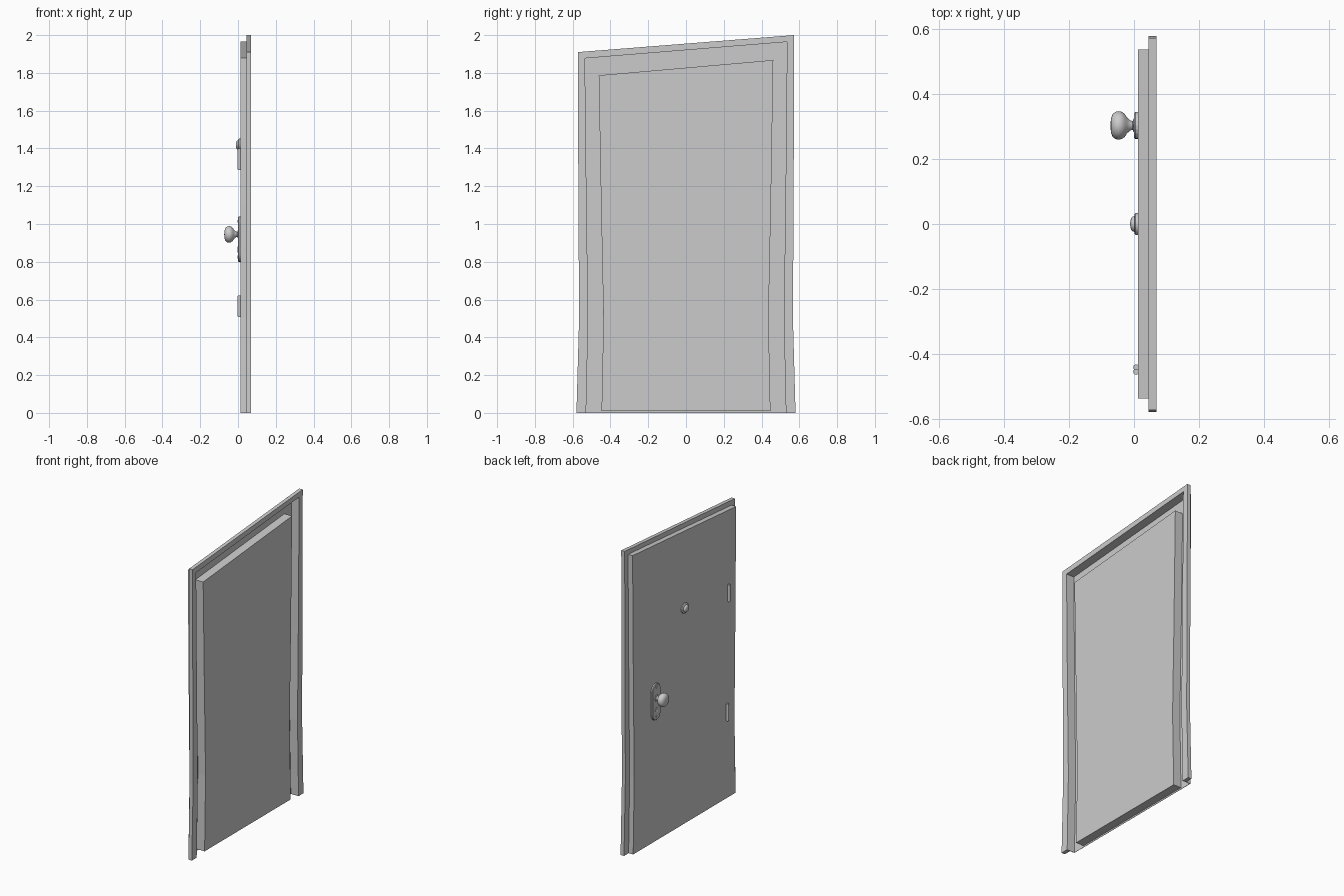
import bpy, bmesh, math
from mathutils import Matrix, Vector

if "Cube" in bpy.data.objects:
    bpy.data.objects.remove(bpy.data.objects["Cube"])

grey = bpy.data.materials.new("plain grey")
grey.use_nodes = True
grey.diffuse_color = (0.6, 0.6, 0.6, 1)
grey.node_tree.nodes["Principled BSDF"].inputs["Base Color"].default_value = (0.6, 0.6, 0.6, 1)


def finish(bm, name, smooth=False):
    """Turn a bmesh into a named grey object."""
    bmesh.ops.recalc_face_normals(bm, faces=bm.faces)
    mesh = bpy.data.meshes.new(name)
    bm.to_mesh(mesh)
    bm.free()
    mesh.materials.append(grey)
    obj = bpy.data.objects.new(name, mesh)
    bpy.context.collection.objects.link(obj)
    if smooth:
        bpy.ops.object.select_all(action='DESELECT')
        obj.select_set(True)
        bpy.context.view_layer.objects.active = obj
        bpy.ops.object.shade_smooth_by_angle(angle=math.radians(40))
    return obj


def outline(bottom, waist, top, z0, z_left, z_right):
    """Crooked doorway outline in (y, z), from one foot over the top to the other."""
    rows = [(bottom, z0), (waist, 0.5), ((waist + top) / 2, 1.1)]
    left = [(-w, z) for w, z in rows] + [(-top, z_left)]
    right = [(w, z) for w, z in rows] + [(top, z_right)]
    return left + right[::-1]


def inset(points, d):
    return [(y - math.copysign(d, y), z - (d if z > 1.5 else 0)) for y, z in points]


def loft(bm, loops, closed):
    """Bridge outlines placed at successive x positions."""
    rings = [[bm.verts.new((x, y, z)) for y, z in pts] for pts, x in loops]
    n = len(rings[0])
    for a, b in zip(rings, rings[1:]):
        for i in range(n if closed else n - 1):
            j = (i + 1) % n
            bm.faces.new((a[i], a[j], b[j], b[i]))
    return rings


def slab(name, pts, x0, x1):
    bm = bmesh.new()
    rings = loft(bm, [(pts, x0), (pts, x1)], True)
    for r in rings:
        bm.faces.new(r)
    return finish(bm, name)


def lathe(name, profile, y, z, steps=32):
    """Spin (radius, x) points around an axis along x."""
    bm = bmesh.new()
    vs = [bm.verts.new((x, r, 0)) for r, x in profile]
    es = [bm.edges.new(p) for p in zip(vs, vs[1:])]
    bmesh.ops.spin(bm, geom=vs + es, cent=(0, 0, 0), axis=(1, 0, 0),
                   angle=math.tau, steps=steps)
    bmesh.ops.remove_doubles(bm, verts=bm.verts, dist=1e-5)
    bmesh.ops.translate(bm, verts=bm.verts, vec=(0, y, z))
    return finish(bm, name, True)


def stadium(y, z, r, half, n=10):
    """Upright rounded outline in (y, z)."""
    pts = []
    for sign in (1, -1):
        for i in range(n + 1):
            a = math.pi * i / n + (0 if sign > 0 else math.pi)
            pts.append((y + r * math.cos(a), z + sign * (half - r) + r * math.sin(a)))
    return pts


outer = outline(0.58, 0.566, 0.573, 0, 1.91, 2.0)
middle = outline(0.532, 0.521, 0.538, 0, 1.88, 1.967)
leaf = outline(0.447, 0.437, 0.462, 0.01, 1.787, 1.868)
lining = inset(middle, 0.003)
BACK, STEP, FRONT = 0.012, 0.045, 0.07

# Casing: stepped rim around an upright trough, open at the floor
bm = bmesh.new()
rings = loft(bm, [(middle, BACK), (middle, STEP), (outer, STEP), (outer, FRONT),
                  (lining, FRONT), (lining, BACK + 0.002)], False)
for side in (0, -1):
    foot = [r[side] for r in rings]
    bm.faces.new(foot)
bm.faces.new(rings[0])
bm.faces.new(rings[-1])
bm.faces.new((rings[0][0], rings[0][-1], rings[-1][-1], rings[-1][0]))
finish(bm, "door_casing")

# Door leaf standing clear of the casing
slab("door_leaf", leaf, BACK + 0.001, FRONT)

# Hinge barrels with rounded ends
for name, y, z in (("upper_hinge", -0.456, 1.343), ("lower_hinge", -0.442, 0.565)):
    r, h = 0.009, 0.057
    bm = bmesh.new()
    bmesh.ops.create_cone(bm, cap_ends=True, segments=16, radius1=r, radius2=r, depth=2 * h)
    rim = [e for e in bm.edges if abs(e.verts[0].co.z - e.verts[1].co.z) < 1e-5]
    bmesh.ops.bevel(bm, geom=rim, offset=0.003, segments=2, affect='EDGES')
    bmesh.ops.translate(bm, verts=bm.verts, vec=(0.0065, y, z))
    finish(bm, name, True)

# Handle plate with softened edge
KY, KZ = 0.304, 0.945
bm = bmesh.new()
rings = loft(bm, [(stadium(KY, 0.92, 0.042, 0.12), 0.014),
                  (stadium(KY, 0.92, 0.042, 0.12), 0.004),
                  (stadium(KY, 0.92, 0.038, 0.116), 0.0)], True)
bm.faces.new(rings[0])
bm.faces.new(rings[-1])
finish(bm, "handle_plate")

# Knob on a flared neck
lathe("door_knob", [(0.022, 0.002), (0.02, -0.002), (0.013, -0.004), (0.016, -0.012),
                    (0.025, -0.022), (0.036, -0.029), (0.042, -0.038), (0.044, -0.047),
                    (0.042, -0.057), (0.035, -0.066), (0.022, -0.071), (0, -0.073)], KY, KZ)

# Plate screws and keyhole rim
for name, z in (("upper_screw", 1.015), ("lower_screw", 0.825)):
    lathe(name, [(0.009, 0.001), (0.007, -0.002), (0, -0.003)], KY, z, 16)
lathe("keyhole_rim", [(0.016, 0.001), (0.016, -0.002), (0.011, -0.002), (0.009, -0.0005),
                      (0, -0.0005)], KY, 0.865, 20)

# Peephole: flange, ring and domed lens
lathe("peephole", [(0.034, 0.013), (0.034, 0.005), (0.029, 0.001), (0.024, 0.001),
                   (0.023, -0.004), (0.018, -0.009), (0.01, -0.011), (0, -0.012)], 0.0, 1.418)
